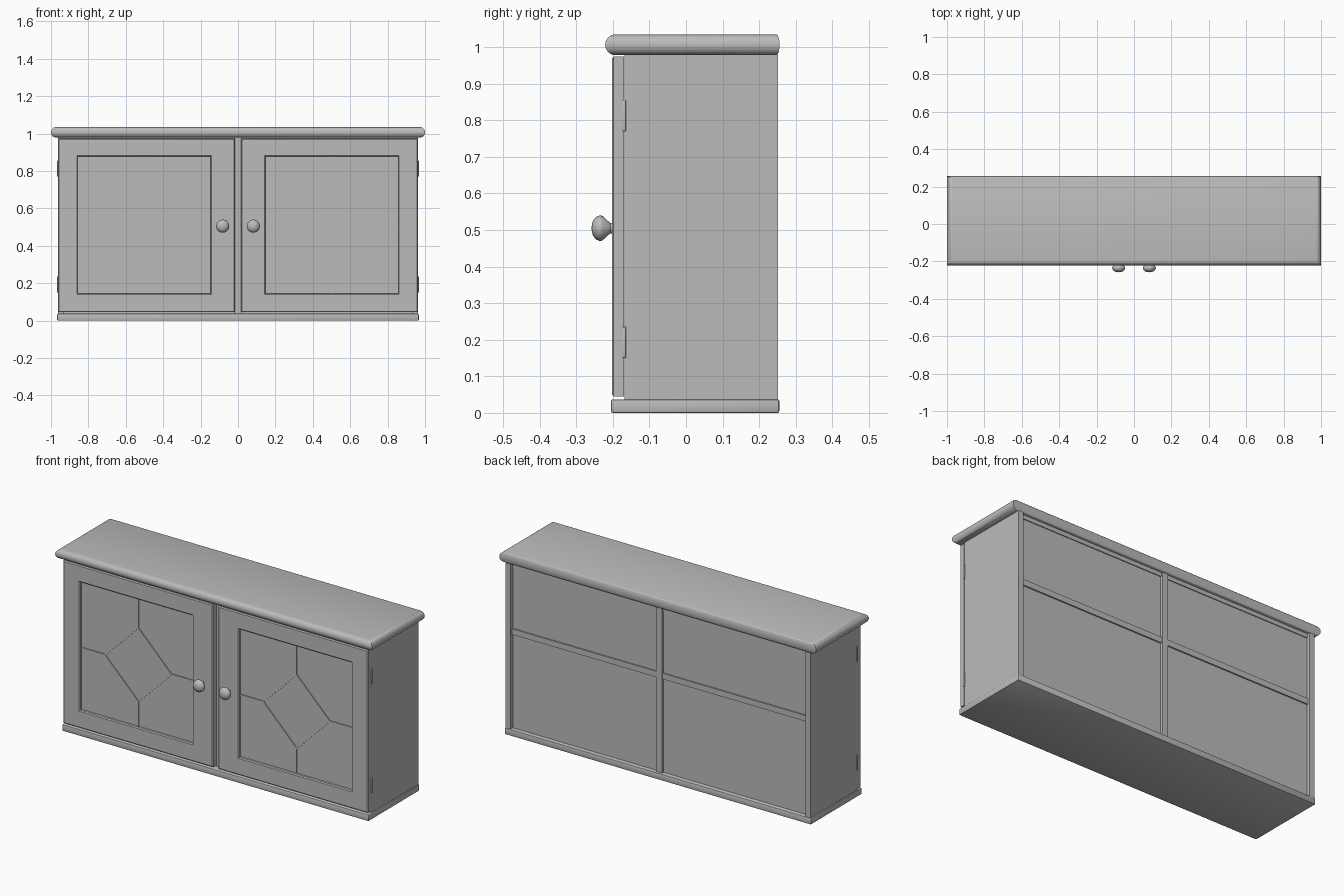
import bpy, bmesh, math
from mathutils import Matrix, Vector

cube = bpy.data.objects.get("Cube")
if cube:
    bpy.data.objects.remove(cube, do_unlink=True)

grey = bpy.data.materials.new("plain grey")
grey.use_nodes = True
GREY = (0.5, 0.5, 0.5, 1)
grey.diffuse_color = GREY
grey.node_tree.nodes["Principled BSDF"].inputs["Base Color"].default_value = GREY


def finish(name, bm, smooth=False):
    bmesh.ops.recalc_face_normals(bm, faces=bm.faces)
    mesh = bpy.data.meshes.new(name)
    bm.to_mesh(mesh)
    bm.free()
    mesh.materials.append(grey)
    obj = bpy.data.objects.new(name, mesh)
    bpy.context.collection.objects.link(obj)
    if smooth:
        bpy.ops.object.select_all(action='DESELECT')
        obj.select_set(True)
        bpy.context.view_layer.objects.active = obj
        bpy.ops.object.shade_smooth_by_angle(angle=math.radians(40))
    return obj


def add_box(bm, x, y, z):
    """Box spanning three (low, high) ranges."""
    size = [b - a for a, b in (x, y, z)]
    mid = [(a + b) / 2 for a, b in (x, y, z)]
    return bmesh.ops.create_cube(bm, size=1, matrix=Matrix.Translation(mid) @ Matrix.Diagonal((*size, 1)))


def box(name, x, y, z, bevel=0, segments=2):
    bm = bmesh.new()
    add_box(bm, x, y, z)
    if bevel:
        bmesh.ops.bevel(bm, geom=bm.edges[:], offset=bevel, segments=segments, profile=0.5, affect='EDGES')
    return finish(name, bm, bool(bevel))


# Carcass boards
BACK = 0.252
FACE = -0.168
box("base", (-0.967, 0.967), (-0.205, 0.255), (0, 0.037), 0.005)
box("carcass_top", (-0.95, 0.95), (FACE, 0.235), (0.955, 0.98))
box("divider", (-0.019, 0.019), (FACE, 0.242), (0.037, 0.978))
box("shelf", (-0.935, 0.935), (-0.15, 0.238), (0.572, 0.605))
box("back_panel", (-0.935, 0.935), (0.218, 0.23), (0.037, 0.978))

# Worktop: half-round nosing on front and ends, narrow round at the back
bm = bmesh.new()
Z0, Z1 = 0.978, 1.035
R = (Z1 - Z0) / 2
rings = []
for i in range(13):
    a = math.pi * (i / 12 - 0.5)
    inset = R * (1 - math.cos(a))
    z = (Z0 + Z1) / 2 + R * math.sin(a)
    x, front, back = 1 - inset, -0.221 + inset, 0.256 - inset * 0.35
    rings.append([bm.verts.new(p) for p in ((-x, front, z), (x, front, z), (x, back, z), (-x, back, z))])
for low, high in zip(rings, rings[1:]):
    for k in range(4):
        n = (k + 1) % 4
        bm.faces.new((low[k], low[n], high[n], high[k]))
bm.faces.new(rings[0])
bm.faces.new(rings[-1])
finish("worktop", bm, True)

# Door layout, given for the +x side
IN, OUT = 0.016, 0.962
LOW, HIGH = 0.045, 0.974
PANE_X, PANE_Z = (0.147, 0.857), (0.145, 0.877)
CX, CZ, REACH = 0.5, 0.497, 0.21
DOOR_Y = (-0.203, -0.17)


def door_frame(name, s):
    """Rectangular frame with chamfered rims, as stacked loops."""
    f, b = DOOR_Y
    c = 0.005

    def loop(d, pane, y):
        x0, x1 = (PANE_X if pane else (IN, OUT))
        z0, z1 = (PANE_Z if pane else (LOW, HIGH))
        return [bm.verts.new((s * x, y, z)) for x, z in
                ((x0 + d, z0 + d), (x1 - d, z0 + d), (x1 - d, z1 - d), (x0 + d, z1 - d))]

    bm = bmesh.new()
    loops = [loop(0, False, b), loop(0, False, f + c), loop(c, False, f),
             loop(-c, True, f), loop(0, True, f + c), loop(0, True, b)]
    for p, q in zip(loops, loops[1:] + loops[:1]):
        for k in range(4):
            n = (k + 1) % 4
            bm.faces.new((p[k], p[n], q[n], q[k]))
    return finish(name, bm)


def leading(name, s):
    """Thin bars: a diamond joined to the middle of each frame side."""
    tips = [Vector((CX + REACH * i, 0, CZ + REACH * j)) for i, j in ((1, 0), (0, 1), (-1, 0), (0, -1))]
    ends = [Vector((PANE_X[1], 0, CZ)), Vector((CX, 0, PANE_Z[1])),
            Vector((PANE_X[0], 0, CZ)), Vector((CX, 0, PANE_Z[0]))]
    bm = bmesh.new()
    for a, b in list(zip(tips, tips[1:] + tips[:1])) + list(zip(tips, ends)):
        d = b - a
        mid = (a + b) / 2
        turn = Matrix.Rotation(-math.atan2(d.z, d.x), 4, 'Y')
        m = Matrix.Translation((mid.x, -0.187, mid.z)) @ turn @ Matrix.Diagonal((d.length, 0.008, 0.008, 1))
        bmesh.ops.create_cube(bm, size=1, matrix=m)
    for v in bm.verts:
        v.co.x *= s
    return finish(name, bm)


def knob(name, x, z):
    """Flared stem with a domed head, turned about the y axis."""
    profile = [(0.014, -0.2), (0.014, -0.207), (0.034, -0.229), (0.035, -0.236),
               (0.031, -0.246), (0.021, -0.254), (0.01, -0.2575), (0, -0.258)]
    bm = bmesh.new()
    verts = [bm.verts.new((x + r, y, z)) for r, y in profile]
    edges = [bm.edges.new(p) for p in zip(verts, verts[1:])]
    bmesh.ops.spin(bm, geom=verts + edges, cent=(x, 0, z), axis=(0, 1, 0), angle=math.tau, steps=24)
    bmesh.ops.remove_doubles(bm, verts=bm.verts, dist=0.0003)
    return finish(name, bm, True)


# Mirrored parts
for s, side in ((1, "left"), (-1, "right")):
    def span(a, b):
        return tuple(sorted((s * a, s * b)))

    box(side + "_side_board", span(0.932, 0.962), (FACE, BACK), (0.037, 0.978))
    door_frame(side + "_door_frame", s)
    box(side + "_door_pane", span(PANE_X[0] - 0.01, PANE_X[1] + 0.01), (-0.186, -0.178),
        (PANE_Z[0] - 0.01, PANE_Z[1] + 0.01))
    leading(side + "_door_leading", s)
    knob(side + "_knob", s * 0.082, 0.505)
    for z, level in ((0.15, "lower"), (0.77, "upper")):
        box(f"{side}_{level}_hinge", span(0.955, 0.967), (-0.174, -0.164), (z, z + 0.086), 0.003)
